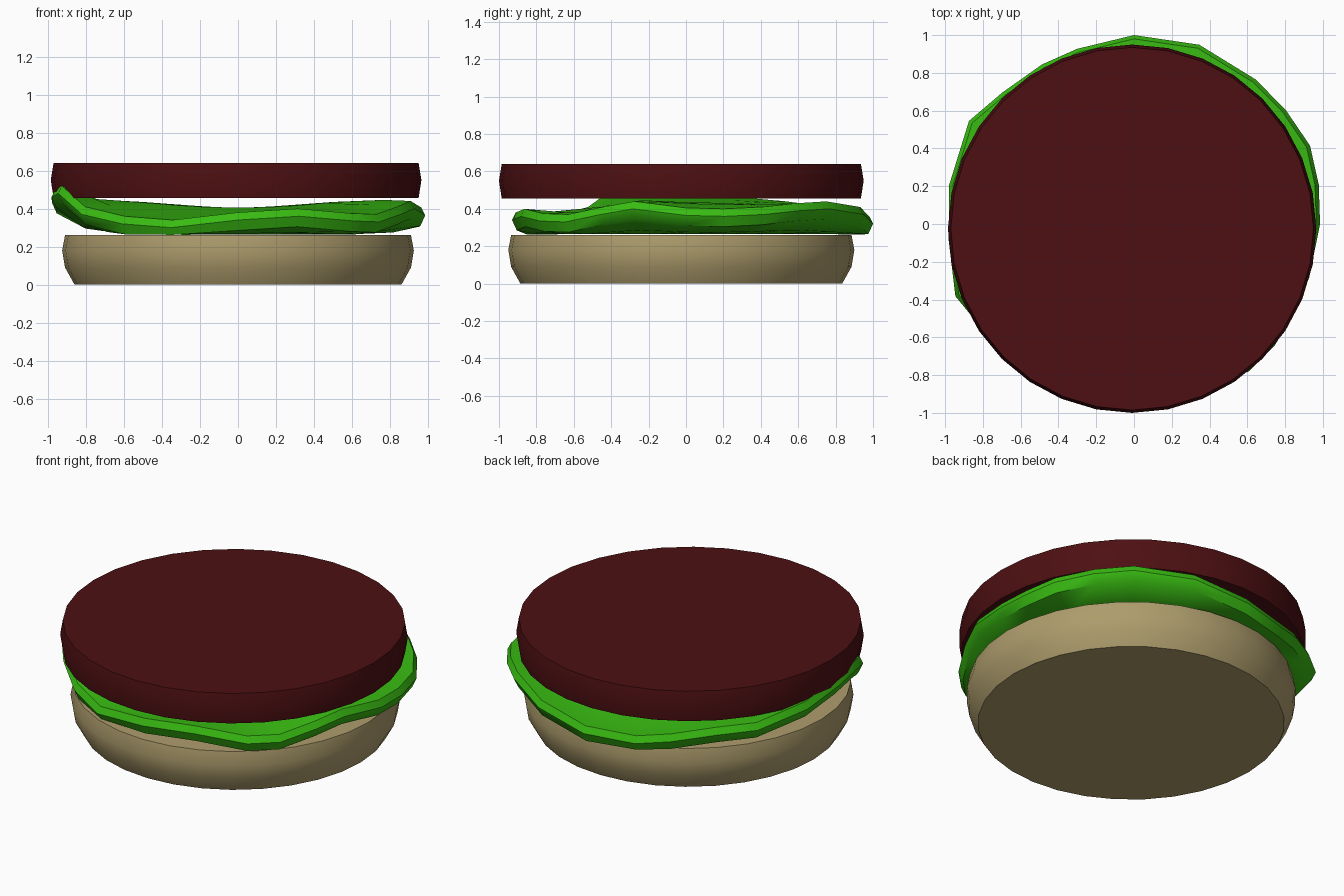
import bpy
import bmesh
from math import cos, sin, radians, pi

default_cube = bpy.data.objects.get("Cube")
if default_cube:
    bpy.data.objects.remove(default_cube, do_unlink=True)


def make_material(name, rgb):
    material = bpy.data.materials.new(name)
    material.use_nodes = True
    colour = (*rgb, 1)
    material.diffuse_color = colour
    shader = material.node_tree.nodes["Principled BSDF"]
    shader.inputs["Base Color"].default_value = colour
    shader.inputs["Roughness"].default_value = 0.8
    return material


def build_from_rings(name, rings, material, sharp_angle):
    """Skin a stack of rings from bottom to top; cap both ends."""
    bm = bmesh.new()
    loops = [[bm.verts.new(point) for point in ring] for ring in rings]
    count = len(loops[0])
    for lower, upper in zip(loops, loops[1:]):
        for i in range(count):
            j = (i + 1) % count
            bm.faces.new((lower[i], lower[j], upper[j], upper[i]))
    bm.faces.new(loops[0][::-1])
    bm.faces.new(loops[-1])
    bmesh.ops.recalc_face_normals(bm, faces=bm.faces)
    mesh = bpy.data.meshes.new(name)
    bm.to_mesh(mesh)
    bm.free()
    part = bpy.data.objects.new(name, mesh)
    bpy.context.collection.objects.link(part)
    mesh.materials.append(material)
    bpy.ops.object.select_all(action="DESELECT")
    part.select_set(True)
    bpy.context.view_layer.objects.active = part
    bpy.ops.object.shade_smooth_by_angle(angle=radians(sharp_angle))
    return part


def lathe(name, profile, centre, material, sides=32):
    """Turn a (radius, height) profile around a vertical axis."""
    angles = [2 * pi * i / sides for i in range(sides)]
    rings = [[(centre[0] + r * cos(a), centre[1] + r * sin(a), z) for a in angles]
             for r, z in profile]
    return build_from_rings(name, rings, material, sharp_angle=40)


bread = make_material("toasted bread", (0.42, 0.335, 0.15))
meat = make_material("dark red meat", (0.075, 0.005, 0.006))
leaf = make_material("leaf green", (0.04, 0.50, 0.006))

# Bottom bun, narrower at its base
lathe("bottom_bun", [(0.86, 0), (0.91, 0.09), (0.925, 0.18), (0.91, 0.26)],
      (0, -0.025), bread)

# Patty, a flat disc with a slightly bulging side
lathe("patty", [(0.96, 0.455), (0.975, 0.55), (0.96, 0.64)],
      (-0.01, -0.025), meat)

# Lettuce rim: angle in degrees, radius, height
lettuce_rim = [
    (0, 0.985, 0.365), (12, 1.0, 0.36), (24, 1.02, 0.37), (37, 1.005, 0.39),
    (50, 1.0, 0.40), (70, 1.01, 0.37), (90, 1.0, 0.32), (108, 0.975, 0.31),
    (120, 0.975, 0.34), (135, 0.985, 0.38), (148, 1.03, 0.40), (168, 1.0, 0.43),
    (185, 0.985, 0.46), (202, 1.02, 0.48), (213, 0.98, 0.37), (230, 0.95, 0.32),
    (248, 0.94, 0.30), (270, 0.93, 0.34), (290, 0.94, 0.36), (308, 0.99, 0.335),
    (319, 0.985, 0.33), (332, 0.97, 0.37), (343, 0.97, 0.40),
]


def lettuce_ring(radius_rule, height_rule):
    ring = []
    for degrees, radius, height in lettuce_rim:
        a = radians(degrees)
        r = radius_rule(radius)
        ring.append((r * cos(a), r * sin(a), height_rule(height, a)))
    return ring


# Wavy leaf: flat underside, ruffled thick edge, humped top
lettuce_rings = [
    lettuce_ring(lambda r: 0.60, lambda z, a: 0.265),
    lettuce_ring(lambda r: 0.82, lambda z, a: 0.265 + max(0, z - 0.33) * 0.3),
    lettuce_ring(lambda r: r - 0.025, lambda z, a: max(0.262, z - 0.055)),
    lettuce_ring(lambda r: r, lambda z, a: z),
    lettuce_ring(lambda r: r - 0.02, lambda z, a: z + 0.04),
    lettuce_ring(lambda r: 0.80,
                 lambda z, a: min(0.45, 0.6 * z + 0.16 + 0.05 * cos(a) ** 2)),
    lettuce_ring(lambda r: 0.50, lambda z, a: 0.405 + 0.03 * cos(a) ** 2),
    lettuce_ring(lambda r: 0.10, lambda z, a: 0.405),
]
build_from_rings("lettuce", lettuce_rings, leaf, sharp_angle=50)
